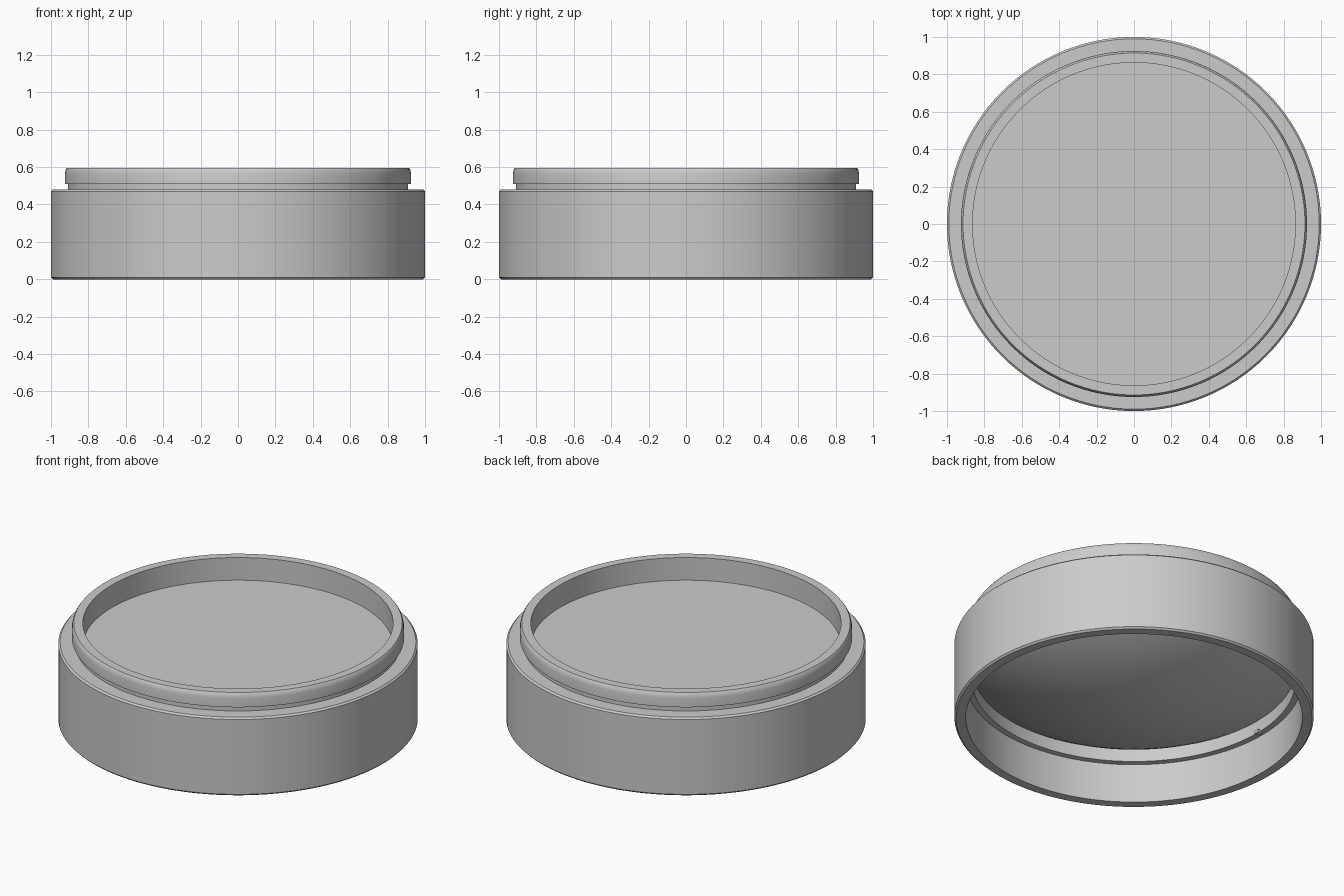
import bpy
import bmesh
from math import cos, sin, pi, radians

SEGMENTS = 128

cube = bpy.data.objects.get("Cube")
if cube:
    bpy.data.objects.remove(cube, do_unlink=True)

grey = bpy.data.materials.new("plain_grey")
grey.use_nodes = True
grey.diffuse_color = (0.6, 0.6, 0.6, 1)
shader = next(n for n in grey.node_tree.nodes if n.type == "BSDF_PRINCIPLED")
shader.inputs["Base Color"].default_value = grey.diffuse_color


def finish(bm, name):
    """Turn a bmesh into a smooth object with sharp edges kept."""
    bmesh.ops.remove_doubles(bm, verts=bm.verts, dist=0.0001)
    bmesh.ops.recalc_face_normals(bm, faces=bm.faces)
    mesh = bpy.data.meshes.new(name)
    bm.to_mesh(mesh)
    bm.free()
    mesh.materials.append(grey)
    obj = bpy.data.objects.new(name, mesh)
    bpy.context.collection.objects.link(obj)
    bpy.ops.object.select_all(action="DESELECT")
    obj.select_set(True)
    bpy.context.view_layer.objects.active = obj
    bpy.ops.object.shade_smooth_by_angle(angle=radians(25))
    return obj


def lathe(name, profile):
    """Spin (radius, height) points around the vertical axis."""
    bm = bmesh.new()
    verts = [bm.verts.new((r, 0, z)) for r, z in profile]
    edges = [bm.edges.new(pair) for pair in zip(verts, verts[1:])]
    bmesh.ops.spin(bm, geom=verts + edges, cent=(0, 0, 0), axis=(0, 0, 1),
                   angle=2 * pi, steps=SEGMENTS)
    return finish(bm, name)


# Recessed top, raised lip with undercut, and outer skirt
top_and_skirt = [
    (0, 0.457), (0.863, 0.457), (0.863, 0.596),
    (0.914, 0.596), (0.921, 0.586), (0.925, 0.565),
    (0.925, 0.51), (0.909, 0.51), (0.909, 0.48),
    (0.99, 0.48), (1, 0.47), (1, 0.01), (0.99, 0),
]

# Hollow underside with an inner step
underside = [(0.936, 0), (0.936, 0.24), (0.9, 0.24)]

# Ceiling that bulges downward as a spherical cap
rim_radius, rim_height, rim_slope, rings = 0.9, 0.317, radians(32), 20
sphere = rim_radius / sin(rim_slope)
ceiling = []
for i in range(rings, -1, -1):
    a = rim_slope * i / rings
    ceiling.append((sphere * sin(a), rim_height - sphere * (cos(a) - cos(rim_slope))))

lathe("lid_shell", top_and_skirt + underside + ceiling)

# Small stop on the inner step
bm = bmesh.new()
bmesh.ops.create_cube(bm, size=1)
bmesh.ops.scale(bm, vec=(0.03, 0.03, 0.02), verts=bm.verts)
bmesh.ops.translate(bm, vec=(-0.9, 0.005, 0.24), verts=bm.verts)
finish(bm, "inner_stop")
